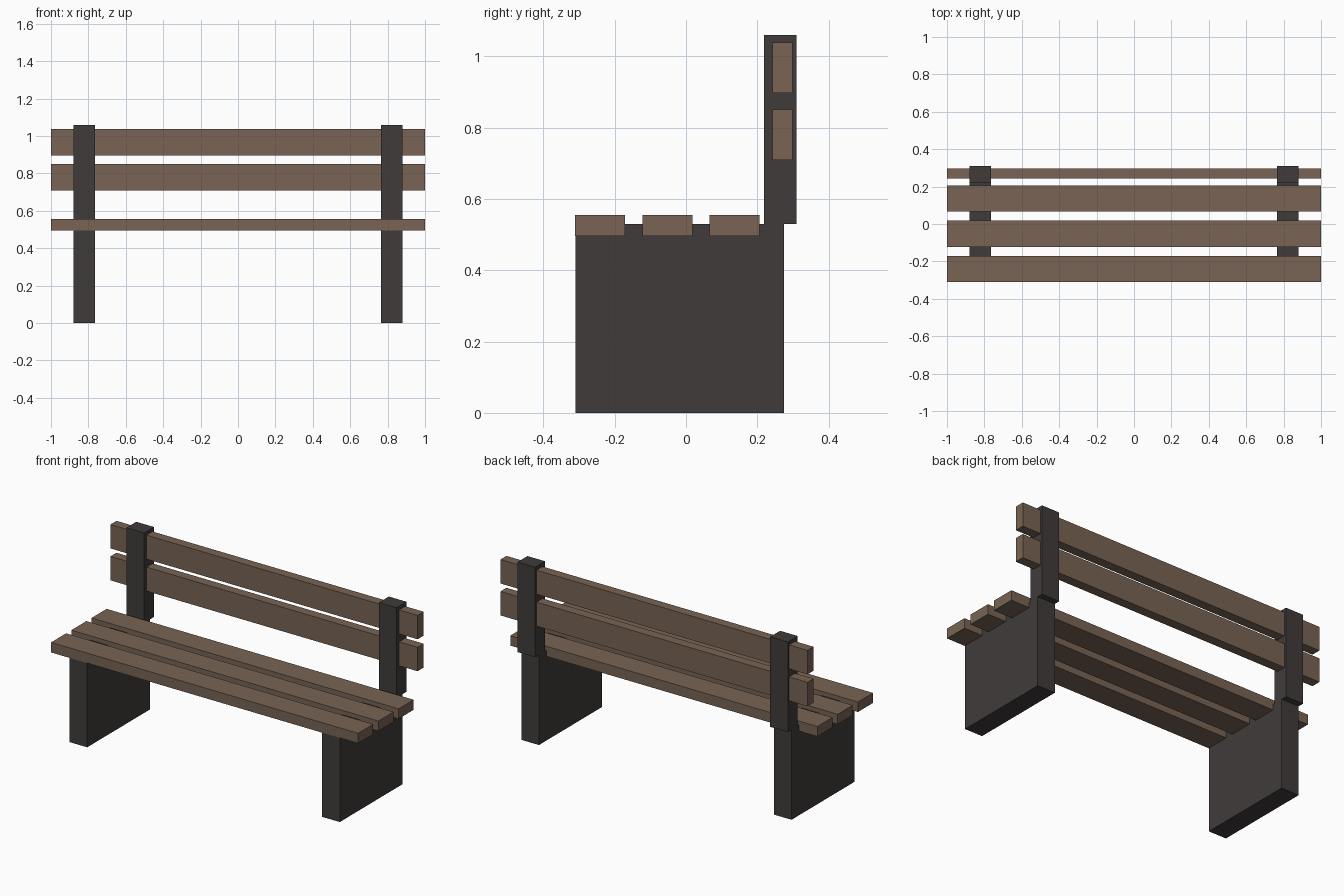
import bpy
import bmesh
from mathutils import Vector

cube = bpy.data.objects.get("Cube")
if cube:
    bpy.data.objects.remove(cube, do_unlink=True)


def make_material(name, color):
    mat = bpy.data.materials.new(name)
    mat.use_nodes = True
    mat.diffuse_color = color
    bsdf = mat.node_tree.nodes["Principled BSDF"]
    bsdf.inputs["Base Color"].default_value = color
    bsdf.inputs["Roughness"].default_value = 0.8
    return mat


wood = make_material("brown wood", (0.188, 0.127, 0.087, 1))
iron = make_material("dark grey", (0.053, 0.044, 0.044, 1))


def box(name, x, y, z, mat):
    """Box from (min, max) ranges along each axis."""
    low, high = (Vector(corner) for corner in zip(x, y, z))
    bm = bmesh.new()
    bmesh.ops.create_cube(bm, size=1)
    bmesh.ops.scale(bm, vec=high - low, verts=bm.verts)
    mesh = bpy.data.meshes.new(name)
    bm.to_mesh(mesh)
    bm.free()
    mesh.materials.append(mat)
    obj = bpy.data.objects.new(name, mesh)
    obj.location = (low + high) / 2
    bpy.context.collection.objects.link(obj)
    return obj


# Side supports: broad leg slab with a back post standing on its rear edge
for side, sign in (("left", 1), ("right", -1)):
    x = sorted((sign * 0.765, sign * 0.88))
    box(f"{side}_leg_slab", x, (-0.31, 0.275), (0, 0.53), iron)
    box(f"{side}_back_post", x, (0.218, 0.31), (0.53, 1.06), iron)

# Seat slats, let slightly into the leg slabs
for name, y in (("front", -0.311), ("middle", -0.122), ("rear", 0.066)):
    box(f"{name}_seat_slat", (-1, 1), (y, y + 0.14), (0.496, 0.555), wood)

# Backrest slats, passing through the posts
for name, z in (("lower", 0.709), ("upper", 0.897)):
    box(f"{name}_back_slat", (-1, 1), (0.242, 0.298), (z, z + 0.141), wood)
